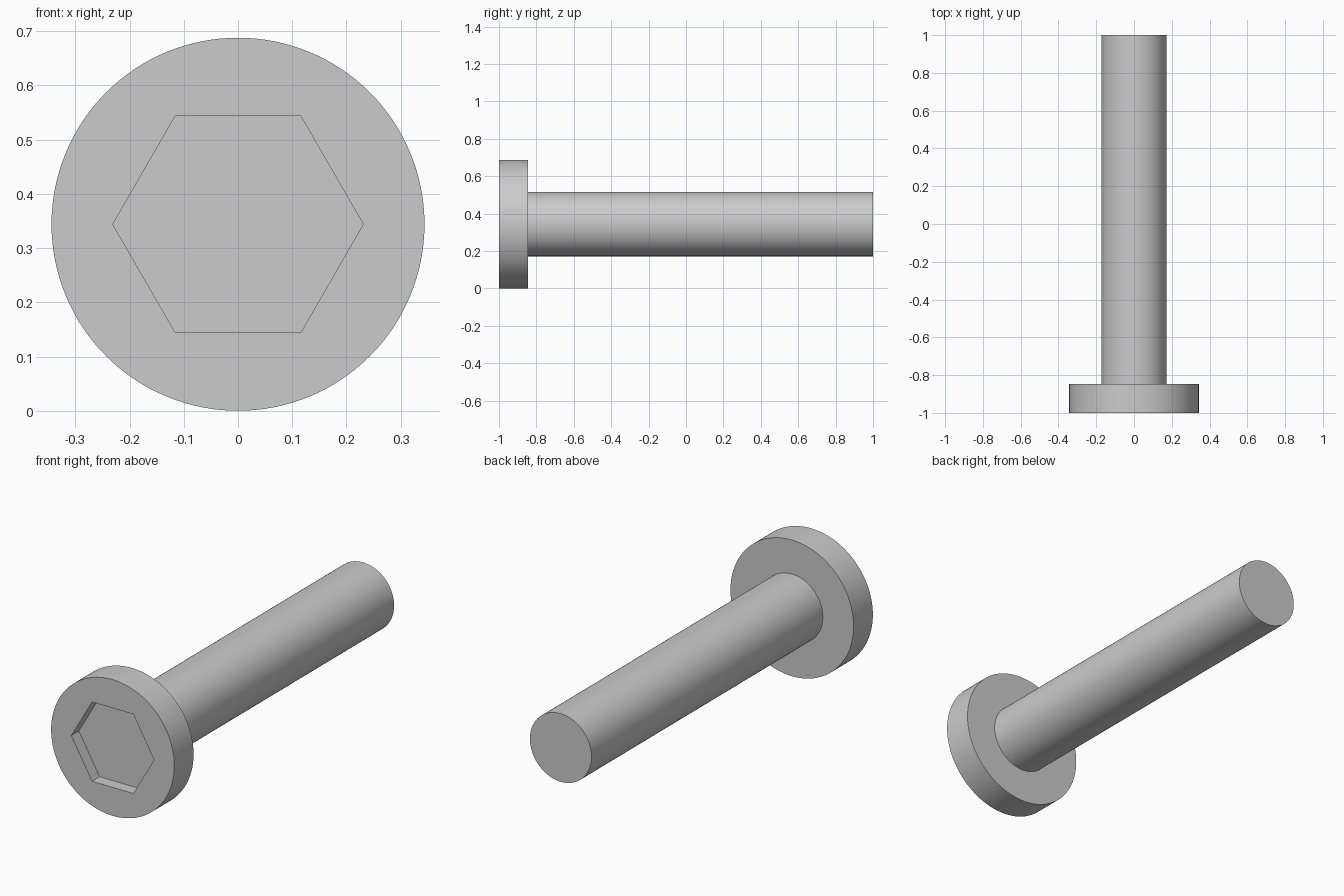
import bpy
import bmesh
import math
from mathutils import Matrix, Vector

cube = bpy.data.objects.get("Cube")
if cube:
    bpy.data.objects.remove(cube, do_unlink=True)

HEAD_R, SHANK_R, SOCKET_R = 0.344, 0.172, 0.231
FRONT, SHOULDER, TIP = -1.0, -0.846, 1.0
SOCKET_DEPTH = 0.06
SEGMENTS = 128
AXIS = Vector((0, 0, HEAD_R))

steel = bpy.data.materials.new("steel grey")
steel.use_nodes = True
colour = (0.6, 0.6, 0.6, 1)
steel.diffuse_color = colour
steel.node_tree.nodes["Principled BSDF"].inputs["Base Color"].default_value = colour


def add_object(name, bm):
    bmesh.ops.recalc_face_normals(bm, faces=bm.faces)
    mesh = bpy.data.meshes.new(name)
    bm.to_mesh(mesh)
    bm.free()
    mesh.materials.append(steel)
    obj = bpy.data.objects.new(name, mesh)
    bpy.context.collection.objects.link(obj)
    return obj


def ring(bm, radius, y, sides):
    """Ring of vertices around the bolt axis."""
    return [bm.verts.new(AXIS + Vector((radius * math.cos(a), y, radius * math.sin(a))))
            for a in (math.tau * i / sides for i in range(sides))]


def turned(name, profile, sides):
    """Solid of (radius, y) rings with flat end caps."""
    bm = bmesh.new()
    rings = [ring(bm, r, y, sides) for r, y in profile]
    for a, b in zip(rings, rings[1:]):
        for i in range(sides):
            j = (i + 1) % sides
            bm.faces.new((a[i], a[j], b[j], b[i]))
    bm.faces.new(rings[0])
    bm.faces.new(rings[-1])
    return add_object(name, bm)


# Head and shank turned as one solid
bolt = turned("bolt_head_and_shank",
              [(HEAD_R, FRONT), (HEAD_R, SHOULDER), (SHANK_R, SHOULDER), (SHANK_R, TIP)],
              SEGMENTS)

# Hexagonal socket cut into the head
cutter = turned("socket_cutter",
                [(SOCKET_R, FRONT - 0.1), (SOCKET_R, FRONT + SOCKET_DEPTH)], 6)
cutter.hide_render = True
cut = bolt.modifiers.new("hex_socket", 'BOOLEAN')
cut.operation = 'DIFFERENCE'
cut.solver = 'EXACT'
cut.object = cutter

bpy.ops.object.select_all(action='DESELECT')
bolt.select_set(True)
bpy.context.view_layer.objects.active = bolt
bpy.ops.object.modifier_apply(modifier=cut.name)
bpy.data.objects.remove(cutter, do_unlink=True)

# Smooth round walls, crisp rims and socket edges
bpy.ops.object.shade_smooth_by_angle(angle=math.radians(30))
